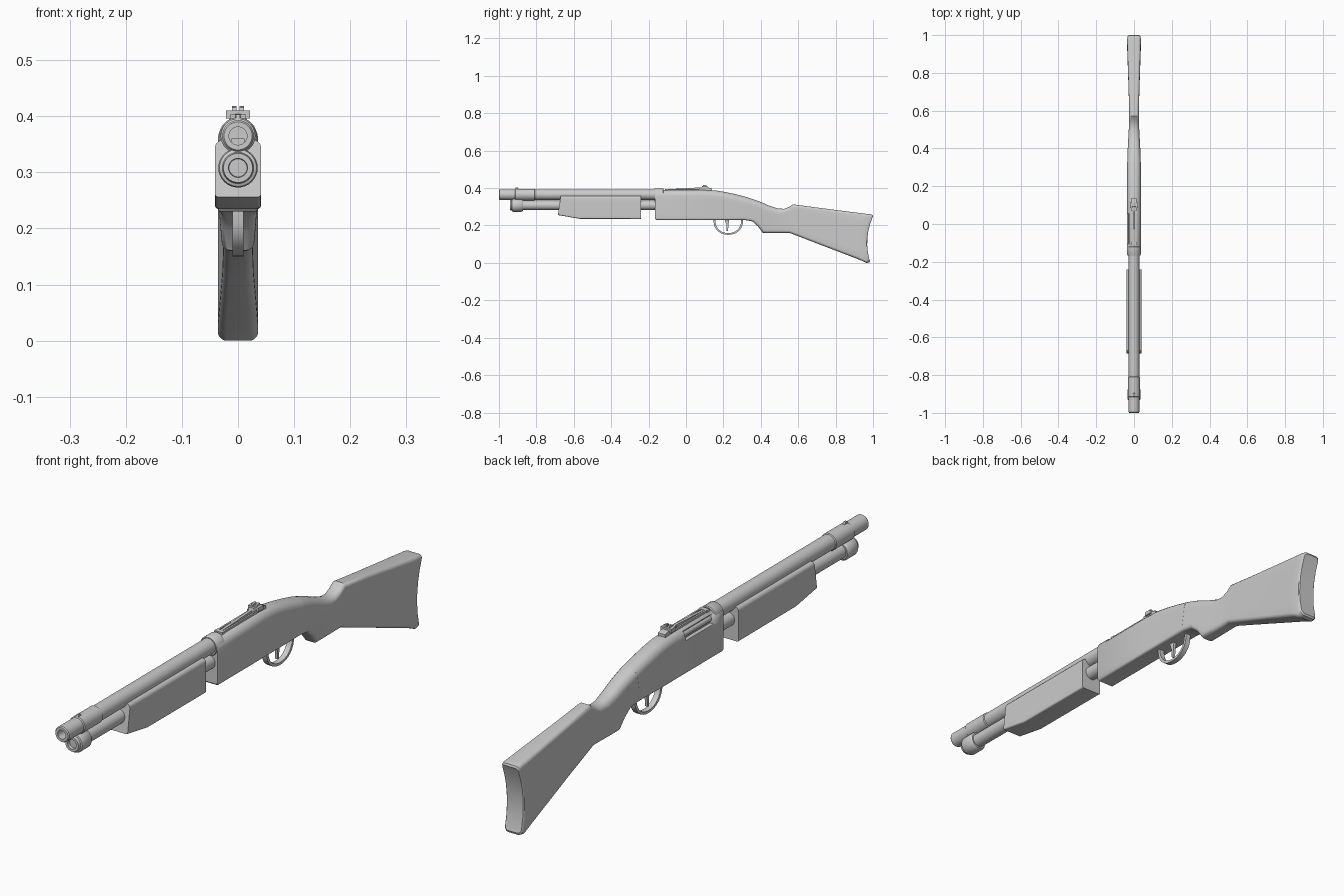
import bpy, bmesh, math

grey = bpy.data.materials.new("plain_grey")
grey.diffuse_color = (0.6, 0.6, 0.6, 1)


def finish(name, bm, angle=35):
    bmesh.ops.recalc_face_normals(bm, faces=bm.faces[:])
    me = bpy.data.meshes.new(name)
    bm.to_mesh(me)
    bm.free()
    me.materials.append(grey)
    ob = bpy.data.objects.new(name, me)
    bpy.context.collection.objects.link(ob)
    bpy.ops.object.select_all(action='DESELECT')
    ob.select_set(True)
    bpy.context.view_layer.objects.active = ob
    bpy.ops.object.shade_smooth_by_angle(angle=math.radians(angle))
    return ob


def lathe(name, z, profile, seg=32, x=0):
    """Turn (y, radius) points around an axis along y."""
    bm = bmesh.new()
    rings = []
    for y, r in profile:
        if r == 0:
            rings.append([bm.verts.new((x, y, z))] * seg)
        else:
            rings.append([bm.verts.new((x + r * math.cos(a), y, z + r * math.sin(a)))
                          for a in (2 * math.pi * i / seg for i in range(seg))])
    for a, b in zip(rings, rings[1:]):
        for i in range(seg):
            j = (i + 1) % seg
            bm.faces.new(list(dict.fromkeys((a[i], a[j], b[j], b[i]))))
    return finish(name, bm)


def half_section(zt, zb, hw, rt, rb, n=5):
    """Right half of a rounded section, from bottom to top."""
    pts = []
    for k in range(n + 1):
        a = math.pi / 2 * k / n
        pts.append((hw - rb + rb * math.sin(a), zb + rb - rb * math.cos(a)))
    for k in range(1, 6):
        pts.append((hw, zb + rb + (zt - rt - zb - rb) * k / 6))
    for k in range(n + 1):
        a = math.pi / 2 * k / n
        pts.append((hw - rt + rt * math.cos(a), zt - rt + rt * math.sin(a)))
    return pts


def loft(name, stations):
    """Stations: y top, z top, y bottom, z bottom, half width, top/bottom radius, hollow."""
    bm = bmesh.new()
    rings = []
    for yt, zt, yb, zb, hw, rt, rb, hollow in stations:
        ring = []
        for x, z in half_section(zt, zb, hw, rt, rb):
            t = (z - zb) / (zt - zb)
            ring.append((x, yb + (yt - yb) * t - hollow * 4 * t * (1 - t), z))
        ring += [(-x, y, z) for x, y, z in reversed(ring)]
        rings.append([bm.verts.new(p) for p in ring])
    n = len(rings[0])
    for a, b in zip(rings, rings[1:]):
        for i in range(n):
            j = (i + 1) % n
            bm.faces.new((a[i], a[j], b[j], b[i]))
    for r in (rings[0], rings[-1]):
        for i in range(n // 2 - 1):
            bm.faces.new((r[i], r[i + 1], r[n - 2 - i], r[n - 1 - i]))
    return finish(name, bm)


def extrude(name, poly, hw, x=0):
    """Side profile of (y, z) points, given a width along x."""
    bm = bmesh.new()
    a = [bm.verts.new((x - hw, y, z)) for y, z in poly]
    b = [bm.verts.new((x + hw, y, z)) for y, z in poly]
    bm.faces.new(a)
    bm.faces.new(b)
    for i in range(len(poly)):
        j = (i + 1) % len(poly)
        bm.faces.new((a[i], a[j], b[j], b[i]))
    return finish(name, bm)


def box(name, x0, x1, y0, y1, z0, z1):
    return extrude(name, [(y0, z0), (y1, z0), (y1, z1), (y0, z1)],
                   (x1 - x0) / 2, (x0 + x1) / 2)


# Barrel with bore and front sleeve, tube with end cap
lathe("barrel", 0.365, [(-0.85, 0), (-0.85, 0.016), (-1, 0.016), (-1, 0.025), (-0.996, 0.028),
                        (-0.915, 0.028), (-0.912, 0.031), (-0.81, 0.031), (-0.807, 0.028),
                        (-0.15, 0.028), (-0.15, 0)])
lathe("barrel_collar", 0.364, [(-0.168, 0), (-0.168, 0.032), (-0.165, 0.034),
                               (-0.122, 0.034), (-0.119, 0.031), (-0.119, 0)])
lathe("lower_tube", 0.308, [(-0.88, 0), (-0.88, 0.025), (-0.15, 0.025), (-0.15, 0)])
lathe("tube_cap", 0.308, [(-0.932, 0), (-0.932, 0.016), (-0.942, 0.017), (-0.942, 0.026),
                          (-0.932, 0.028), (-0.93, 0.033), (-0.925, 0.035), (-0.88, 0.035),
                          (-0.872, 0.03), (-0.872, 0)])
box("tube_link", -0.012, 0.012, -0.91, -0.88, 0.31, 0.36)
extrude("front_bead", [(-0.915, 0.39), (-0.91, 0.403), (-0.9, 0.403), (-0.89, 0.39)], 0.004)

# Sliding grip
loft("sliding_grip", [
    (-0.67, 0.358, -0.685, 0.256, 0.041, 0.014, 0.006, 0),
    (-0.56, 0.358, -0.57, 0.236, 0.041, 0.014, 0.006, 0),
    (-0.24, 0.358, -0.24, 0.235, 0.041, 0.014, 0.006, 0)])

# Receiver with a side port
receiver = loft("receiver", [
    (-0.165, 0.388, -0.165, 0.235, 0.034, 0.03, 0.008, 0),
    (-0.16, 0.39, -0.16, 0.23, 0.036, 0.03, 0.008, 0),
    (0.10, 0.39, 0.10, 0.23, 0.036, 0.03, 0.008, 0),
    (0.16, 0.387, 0.16, 0.23, 0.036, 0.03, 0.008, 0),
    (0.21, 0.379, 0.20, 0.23, 0.036, 0.03, 0.008, 0),
    (0.27, 0.366, 0.26, 0.23, 0.036, 0.03, 0.009, 0),
    (0.33, 0.35, 0.31, 0.23, 0.036, 0.028, 0.01, 0)])
cutter = box("port_cutter", -0.06, -0.022, -0.105, 0.055, 0.35, 0.382)
cutter.hide_render = True
cut = receiver.modifiers.new("port", 'BOOLEAN')
cut.object = cutter
cut.operation = 'DIFFERENCE'
cut.solver = 'EXACT'
bpy.context.view_layer.objects.active = receiver
bpy.ops.object.modifier_apply(modifier=cut.name)
bpy.data.objects.remove(cutter)
lathe("bolt", 0.366, [(-0.104, 0), (-0.104, 0.011), (0.054, 0.011), (0.054, 0)], 16, -0.018)

# Shoulder stock with hollow butt
loft("stock", [
    (0.33, 0.35, 0.31, 0.23, 0.0358, 0.028, 0.01, 0),
    (0.39, 0.33, 0.355, 0.222, 0.034, 0.027, 0.014, 0),
    (0.44, 0.308, 0.385, 0.195, 0.032, 0.025, 0.015, 0),
    (0.49, 0.291, 0.41, 0.161, 0.029, 0.024, 0.015, 0),
    (0.525, 0.289, 0.47, 0.16, 0.027, 0.022, 0.014, 0),
    (0.552, 0.30, 0.52, 0.16, 0.026, 0.018, 0.014, 0),
    (0.572, 0.313, 0.555, 0.16, 0.026, 0.014, 0.014, 0),
    (0.70, 0.296, 0.69, 0.108, 0.028, 0.013, 0.014, 0),
    (0.965, 0.262, 0.93, 0.016, 0.036, 0.013, 0.016, 0.02)])
loft("butt_pad", [
    (0.965, 0.262, 0.93, 0.016, 0.036, 0.013, 0.016, 0.02),
    (0.985, 0.26, 0.965, 0.0, 0.036, 0.013, 0.016, 0.022),
    (0.997, 0.257, 0.98, 0.003, 0.035, 0.013, 0.016, 0.022),
    (1.0, 0.25, 0.983, 0.01, 0.032, 0.012, 0.014, 0.022)])

# Trigger guard and trigger
arc = [math.pi * k / 16 for k in range(17)]
outer = [(0.226 - 0.079 * math.cos(a), 0.232 - 0.082 * math.sin(a) ** 0.8) for a in arc]
inner = [(0.226 - 0.069 * math.cos(a), 0.232 - 0.073 * math.sin(a) ** 0.8) for a in arc]
extrude("trigger_guard", outer + inner[::-1], 0.010)
extrude("trigger", [(0.205, 0.235), (0.216, 0.205), (0.217, 0.172), (0.224, 0.17),
                    (0.228, 0.205), (0.23, 0.235)], 0.005)

# Rear sight: base, two rails, leaf and notch
box("sight_base", -0.016, 0.016, -0.112, -0.095, 0.38, 0.396)
for side, s in (("left", -1), ("right", 1)):
    box("sight_rail_" + side, s * 0.011 - 0.003, s * 0.011 + 0.003, -0.1, 0.08, 0.384, 0.396)
    extrude("sight_post_" + side, [(0.088, 0.40), (0.092, 0.416), (0.108, 0.418),
                                   (0.112, 0.40)], 0.004, s * 0.007)
extrude("sight_leaf", [(-0.1, 0.385), (0.09, 0.385), (0.09, 0.404), (0.05, 0.402),
                       (-0.1, 0.394)], 0.005)
extrude("sight_block", [(0.07, 0.385), (0.138, 0.385), (0.138, 0.398), (0.12, 0.403),
                        (0.07, 0.403)], 0.014)
box("sight_crossbar", -0.021, 0.021, 0.086, 0.114, 0.396, 0.410)
